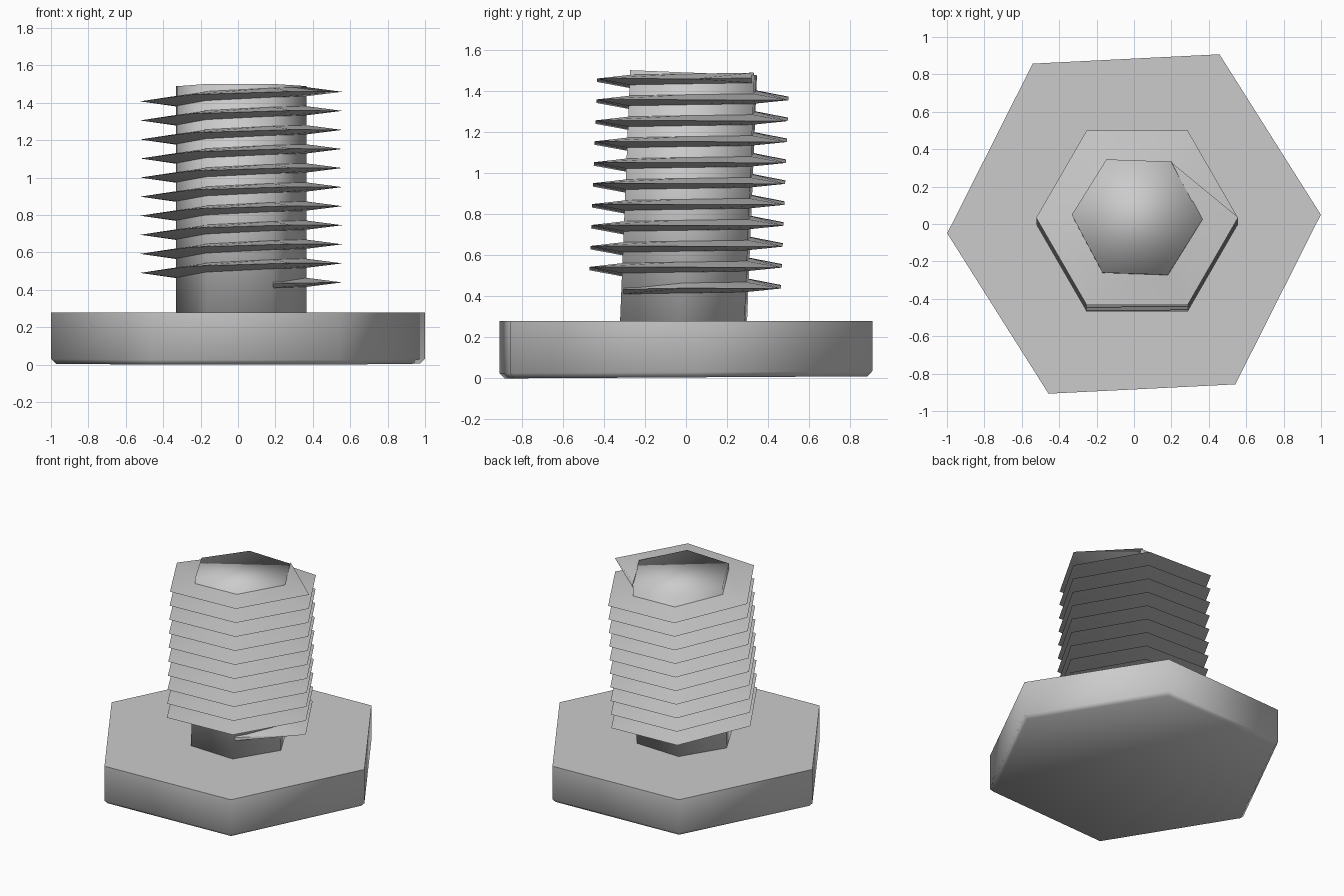
import bpy, bmesh
from math import cos, sin, radians

if "Cube" in bpy.data.objects:
    bpy.data.objects.remove(bpy.data.objects["Cube"])


def finish(name, bm, angle):
    bmesh.ops.recalc_face_normals(bm, faces=bm.faces)
    me = bpy.data.meshes.new(name)
    bm.to_mesh(me)
    bm.free()
    ob = bpy.data.objects.new(name, me)
    bpy.context.collection.objects.link(ob)
    bpy.ops.object.select_all(action='DESELECT')
    bpy.context.view_layer.objects.active = ob
    ob.select_set(True)
    bpy.ops.object.shade_smooth_by_angle(angle=radians(angle))
    return ob


def polar(r, deg, z, sy=1.0):
    return (r * cos(radians(deg)), r * sy * sin(radians(deg)), z)


def hex_stack(name, profile, turn, angle, sy=1.0):
    """Closed six-sided solid from (radius, height) pairs."""
    bm = bmesh.new()
    rings = [[bm.verts.new(polar(r, turn + 60 * i, z, sy)) for i in range(6)]
             for r, z in profile]
    for a, b in zip(rings, rings[1:]):
        for i in range(6):
            j = (i + 1) % 6
            bm.faces.new((a[i], a[j], b[j], b[i]))
    bm.faces.new(rings[0])
    bm.faces.new(rings[-1])
    return finish(name, bm, angle)


# hexagonal head: chamfered underside, slightly uneven base
head = hex_stack("bolt_head", [(0.975, 0.0), (1.0, 0.025), (1.0, 0.28)], 2.8, 62, 1.02)
for v in head.data.vertices:
    if v.co.z < 0.1:
        v.co.z += 0.005 * (1 + v.co.y / 0.89)

# hexagonal shank
shank = hex_stack("bolt_shank", [(0.35, 0.2), (0.35, 1.49)], -2, 180)

# helical thread: sharp ridge, fading into the shank at both ends
ROOT, TIP, HALF, PITCH, START, TURNS = 0.345, 0.54, 0.025, 0.102, 0.44, 10
bm = bmesh.new()
sections = []
last = TURNS * 6 + 1
for k in range(-1, last + 1):
    z = START + PITCH * k / 6
    tip = ROOT if k in (-1, last) else TIP
    root_turn = 60 * k - 2
    sections.append([bm.verts.new(p) for p in (
        polar(ROOT, root_turn, z - HALF),
        polar(tip, 60 * k, z),
        polar(ROOT, root_turn, z + HALF))])
for a, b in zip(sections, sections[1:]):
    for i in range(3):
        j = (i + 1) % 3
        bm.faces.new((a[i], b[i], b[j], a[j]))
bm.faces.new(sections[0])
bm.faces.new(sections[-1])
thread = finish("bolt_thread", bm, 65)

# the screw leans slightly backwards relative to the head
for ob in (shank, thread):
    ob.rotation_euler.x = radians(-2.3)
    ob.location = (0.017, -0.023, 0)
